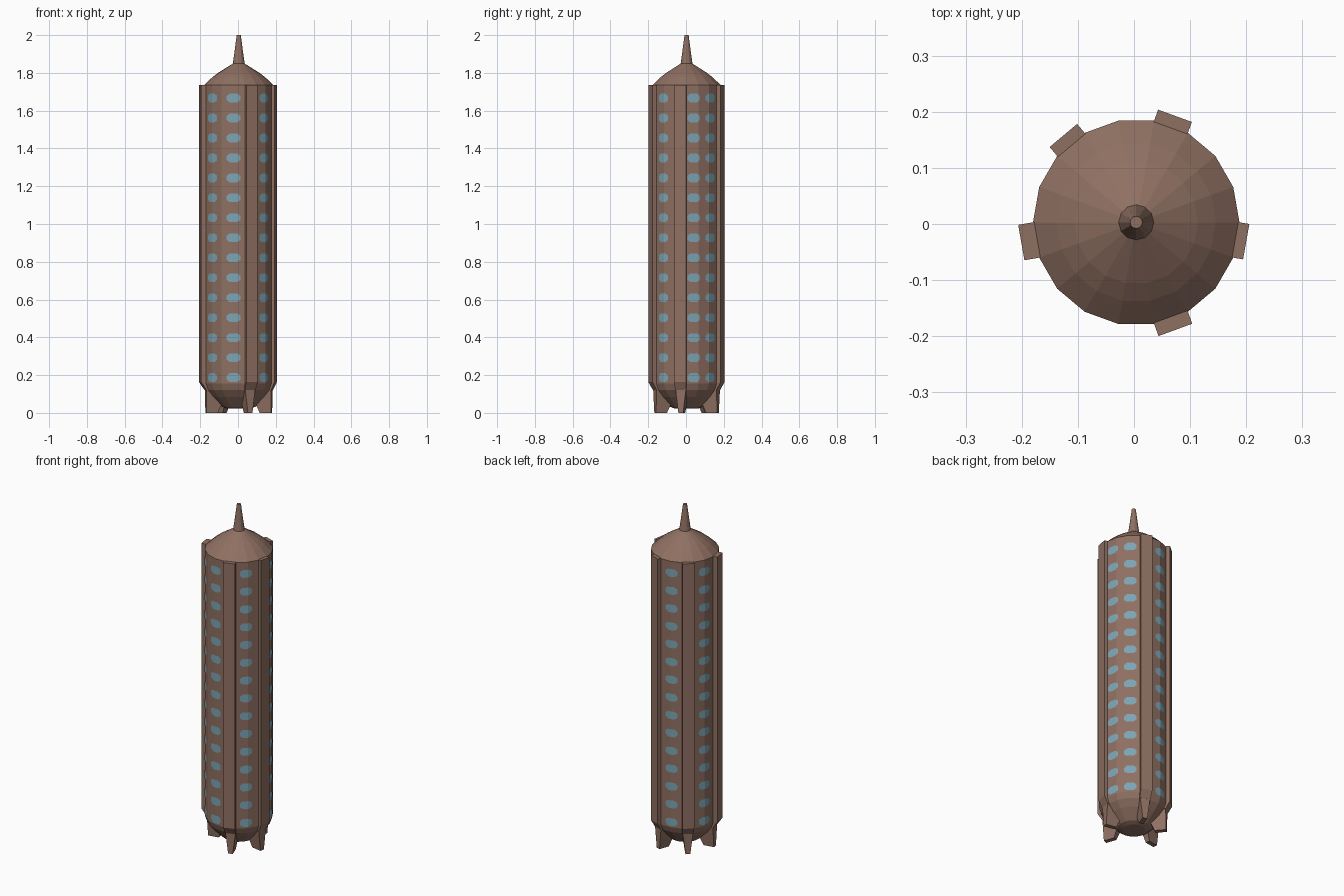
import bpy, bmesh, math

if "Cube" in bpy.data.objects:
    bpy.data.objects.remove(bpy.data.objects["Cube"])

CX, CY = 0.004, 0.003        # axis of the tower
R, SIDES = 0.184, 18
STEP = 360 / SIDES


def material(name, rgb):
    m = bpy.data.materials.new(name)
    m.diffuse_color = (*rgb, 1)
    m.use_nodes = True
    m.node_tree.nodes["Principled BSDF"].inputs["Base Color"].default_value = m.diffuse_color
    return m


BROWN = material("brown_hull", (0.275, 0.162, 0.122))
BLUE = material("blue_glass", (0.205, 0.376, 0.456))


def finish(bm, name, mat, normals=True):
    if normals:
        bmesh.ops.recalc_face_normals(bm, faces=bm.faces)
    mesh = bpy.data.meshes.new(name)
    bm.to_mesh(mesh)
    bm.free()
    mesh.materials.append(mat)
    ob = bpy.data.objects.new(name, mesh)
    bpy.context.collection.objects.link(ob)
    return ob


def loft(bm, rings):
    """Join rings of points with quads and cap both ends."""
    vs = [[bm.verts.new(p) for p in ring] for ring in rings]
    n = len(vs[0])
    for a, b in zip(vs, vs[1:]):
        for i in range(n):
            bm.faces.new((a[i], a[(i + 1) % n], b[(i + 1) % n], b[i]))
    bm.faces.new(vs[0])
    bm.faces.new(vs[-1])


def polar(r, deg, z):
    a = math.radians(deg)
    return (CX + r * math.cos(a), CY + r * math.sin(a), z)


def lathe(name, profile, sides, mat):
    bm = bmesh.new()
    loft(bm, [[polar(r, 360 * i / sides, z) for i in range(sides)]
              for r, z in profile])
    return finish(bm, name, mat)


# Hull with rounded underside and domed roof
lathe("hull", [(0.06, 0.022), (0.088, 0.032), (0.142, 0.085), (0.172, 0.122),
               (R, 0.155), (R, 1.735)], SIDES, BROWN)
lathe("roof", [(R, 1.735), (0.142, 1.775), (0.11, 1.8), (0.03, 1.85)],
      SIDES, BROWN)
lathe("spire", [(0.032, 1.845), (0.024, 1.9), (0.011, 2.0)], 12, BROWN)


# Five long ribs, each ending in a tapered landing leg
def rib(angle, r_out):
    a = math.radians(angle)
    n, t = (math.cos(a), math.sin(a)), (-math.sin(a), math.cos(a))

    def ring(z, r_in, r_o, half):
        return [(CX + n[0] * r + t[0] * s, CY + n[1] * r + t[1] * s, z)
                for r, s in ((r_in, -half), (r_o, -half), (r_o, half), (r_in, half))]

    bm = bmesh.new()
    loft(bm, [ring(1.737, 0.176, r_out, 0.032), ring(0.163, 0.176, r_out, 0.032),
              ring(0.12, 0.15, 0.178, 0.03)])
    finish(bm, f"rib_{angle}", BROWN)
    bm = bmesh.new()
    loft(bm, [ring(0.125, 0.06, 0.178, 0.028), ring(0, 0.115, 0.177, 0.013)])
    finish(bm, f"leg_{angle}", BROWN)


for angle, r_out in ((350, 0.199), (70, 0.202), (130, 0.202),
                     (190, 0.208), (290, 0.204)):
    rib(angle, r_out)


# Window columns: thin octagonal panes folded around the hull facets
def hull_radius(deg):
    off = (deg % STEP) - STEP / 2
    return R * math.cos(math.radians(STEP / 2)) / math.cos(math.radians(off))


def window_column(center, half):
    bm = bmesh.new()
    angles = {center - half, center - 0.55 * half, center + 0.55 * half, center + half}
    angles |= {k * STEP for k in range(-1, SIDES + 1) if abs(k * STEP - center) < half}
    angles = sorted(angles)
    for row in range(15):
        z = 0.187 + row * 0.1057
        cols = []
        for d in angles:
            u = abs(d - center) / half
            h = 0.023 if u <= 0.56 else 0.023 - 0.012 * (u - 0.55) / 0.45
            r = hull_radius(d) + 0.0012
            cols.append((bm.verts.new(polar(r, d, z - h)),
                         bm.verts.new(polar(r, d, z + h))))
        for (a0, a1), (b0, b1) in zip(cols, cols[1:]):
            bm.faces.new((a0, b0, b1, a1))
    finish(bm, f"windows_{center}", BLUE, normals=False)


for center, half in ((12, 10.5), (44, 10.5), (101, 11), (160, 11),
                     (219, 12), (261, 11.5), (317, 10.5)):
    window_column(center, half)
